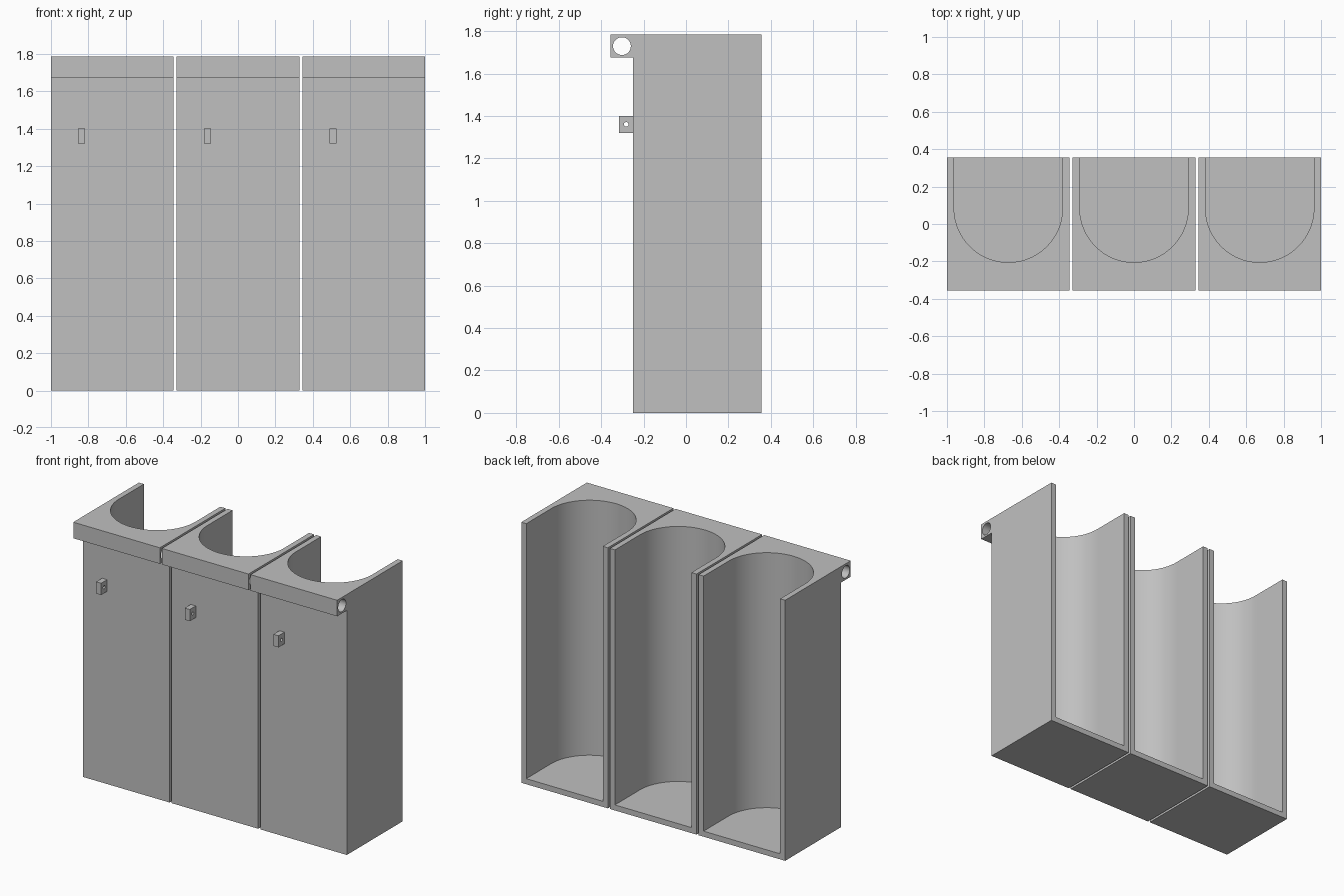
import bpy, bmesh, math
from mathutils import Vector

if "Cube" in bpy.data.objects:
    bpy.data.objects.remove(bpy.data.objects["Cube"])

W, PITCH, WALL = 0.328, 0.672, 0.038      # half width, bay spacing, wall thickness
FRONT, BACK, TOP = -0.25, 0.355, 1.785    # body limits

grey = bpy.data.materials.new("plain grey")
grey.diffuse_color = (0.527, 0.527, 0.527, 1)
grey.use_nodes = True
grey.node_tree.nodes["Principled BSDF"].inputs["Base Color"].default_value = grey.diffuse_color


def prism(name, points, sweep):
    """Extrude a closed planar outline along a vector."""
    bm = bmesh.new()
    face = bm.faces.new([bm.verts.new(p) for p in points])
    ext = bmesh.ops.extrude_face_region(bm, geom=[face])
    bmesh.ops.translate(bm, vec=Vector(sweep),
                        verts=[g for g in ext["geom"] if isinstance(g, bmesh.types.BMVert)])
    bmesh.ops.recalc_face_normals(bm, faces=bm.faces)
    mesh = bpy.data.meshes.new(name)
    bm.to_mesh(mesh)
    bm.free()
    mesh.materials.append(grey)
    ob = bpy.data.objects.new(name, mesh)
    bpy.context.collection.objects.link(ob)
    return ob


def side_hole(x, y, z, r, n):
    """Round cutter running along x."""
    ring = [(x - 0.5, y + r * math.cos(a), z + r * math.sin(a))
            for a in (2 * math.pi * i / n for i in range(n))]
    return prism("hole_cutter", ring, (1, 0, 0))


def cut(ob, cutters):
    """Subtract cutters, bake the result and remove the cutters."""
    for c in cutters:
        mod = ob.modifiers.new("cut", 'BOOLEAN')
        mod.operation, mod.solver, mod.object = 'DIFFERENCE', 'EXACT', c
    dg = bpy.context.evaluated_depsgraph_get()
    mesh = bpy.data.meshes.new_from_object(ob.evaluated_get(dg))
    ob.modifiers.clear()
    ob.data = mesh
    for c in cutters:
        bpy.data.objects.remove(c)
    bpy.ops.object.select_all(action='DESELECT')
    ob.select_set(True)
    bpy.context.view_layer.objects.active = ob
    bpy.ops.object.shade_smooth_by_angle(angle=math.radians(30))


for i, side in enumerate(("left", "middle", "right")):
    cx = (i - 1) * PITCH

    # Bay body with the hinge rail along its front top edge
    outline = [(FRONT, 0), (BACK, 0), (BACK, TOP), (-0.355, TOP), (-0.355, 1.675), (FRONT, 1.675)]
    body = prism(side + "_bay", [(cx - W, y, z) for y, z in outline], (2 * W, 0, 0))

    # Rounded recess, open at the back and top
    r, cy = W - WALL, 0.085
    recess = [(cx + r * math.cos(a), cy + r * math.sin(a), WALL)
              for a in (math.pi + math.pi * k / 48 for k in range(49))]
    recess += [(cx + r, 0.6, WALL), (cx - r, 0.6, WALL)]
    cut(body, [prism("recess_cutter", recess, (0, 0, 2.5)),
               side_hole(cx, -0.302, 1.729, 0.042, 32)])

    # Small latch tab with a pin hole
    tx = cx - 0.164
    tab = [(-0.315, 1.32), (FRONT, 1.32), (FRONT, 1.40), (-0.315, 1.40)]
    latch = prism(side + "_latch_tab", [(tx - 0.019, y, z) for y, z in tab], (0.038, 0, 0))
    cut(latch, [side_hole(tx, -0.282, 1.36, 0.011, 20)])
